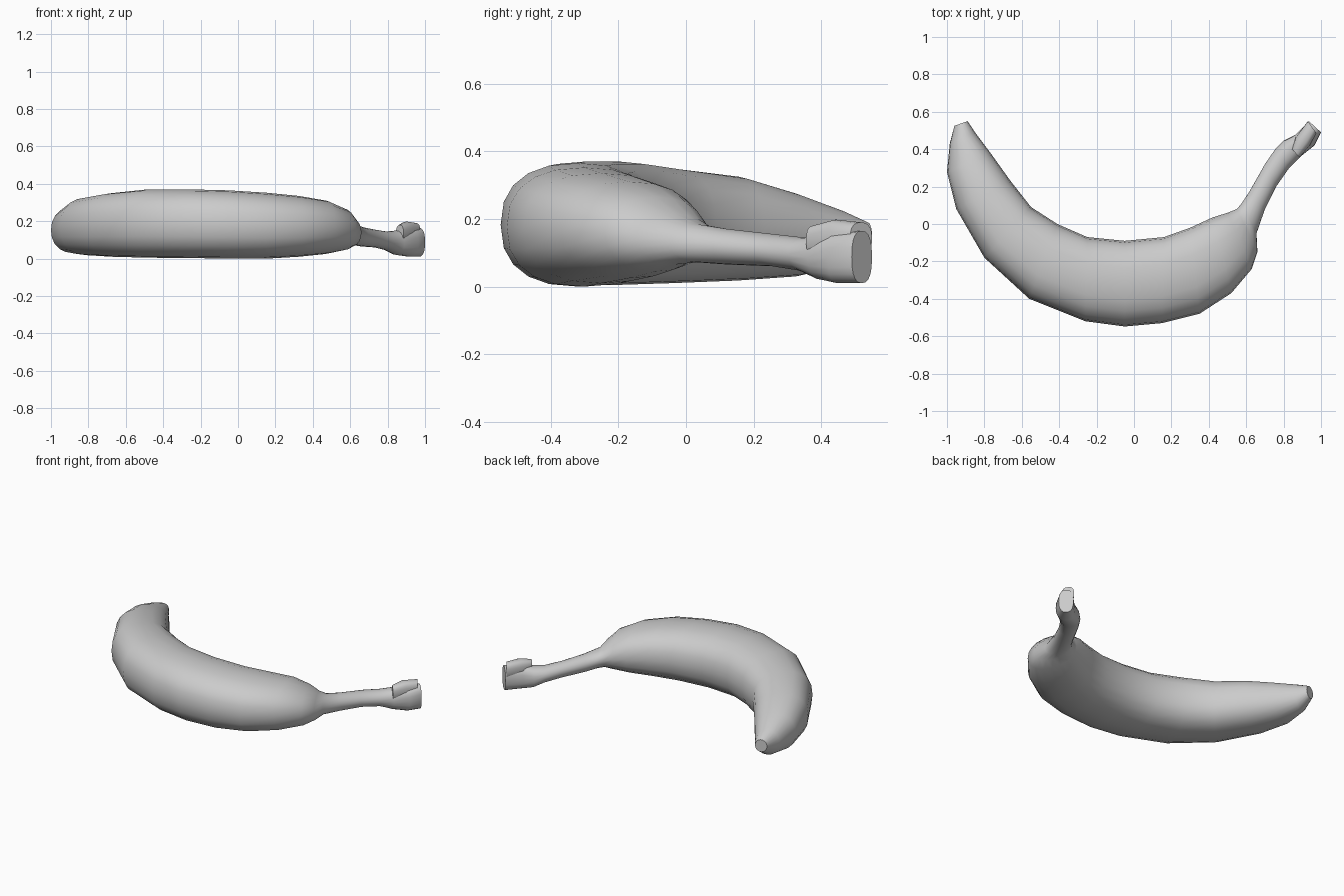
import bpy, bmesh
from math import cos, sin, pi
from mathutils import Vector

if "Cube" in bpy.data.objects:
    bpy.data.objects.remove(bpy.data.objects["Cube"])

SIDES = 20


def loft(name, sections):
    """Skin rounded rings; section = outer x, y, inner x, y, low z, high z, squareness."""
    bm = bmesh.new()
    rings = []
    for ox, oy, ix, iy, z0, z1, n in sections:
        outer, inner = Vector((ox, oy, 0)), Vector((ix, iy, 0))
        mid, half = (outer + inner) / 2, (outer - inner) / 2
        ring = []
        for k in range(SIDES):
            a = 2 * pi * k / SIDES
            u = abs(cos(a)) ** (2 / n) * (1 if cos(a) > 0 else -1)
            v = abs(sin(a)) ** (2 / n) * (1 if sin(a) > 0 else -1)
            p = mid + half * u
            p.z = (z0 + z1) / 2 + v * (z1 - z0) / 2
            ring.append(bm.verts.new(p))
        rings.append(ring)
    for a, b in zip(rings, rings[1:]):
        for k in range(SIDES):
            j = (k + 1) % SIDES
            bm.faces.new((a[k], a[j], b[j], b[k]))
    bm.faces.new(rings[0])
    bm.faces.new(rings[-1])
    bmesh.ops.recalc_face_normals(bm, faces=bm.faces)
    mesh = bpy.data.meshes.new(name)
    bm.to_mesh(mesh)
    bm.free()
    obj = bpy.data.objects.new(name, mesh)
    bpy.context.collection.objects.link(obj)
    bpy.ops.object.select_all(action='DESELECT')
    obj.select_set(True)
    bpy.context.view_layer.objects.active = obj
    bpy.ops.object.shade_smooth_by_angle(angle=0.8)
    return obj


# Fruit body, blunt tip to neck, continuing into the stem
loft("banana_body", [
    (-.96, .525, -.89, .55, .11, .19, 2),
    (-.985, .43, -.85, .49, .06, .225, 2.1),
    (-1.0, .28, -.76, .37, .03, .275, 2.2),
    (-.95, .08, -.66, .23, .018, .325, 2.3),
    (-.80, -.18, -.55, .09, .01, .35, 2.4),
    (-.56, -.40, -.41, .0, .005, .37, 2.4),
    (-.26, -.52, -.25, -.07, .003, .37, 2.4),
    (-.05, -.548, -.05, -.09, .0, .365, 2.4),
    (.15, -.53, .16, -.07, .0, .352, 2.4),
    (.35, -.48, .30, -.02, .01, .335, 2.4),
    (.52, -.37, .42, .035, .025, .31, 2.3),
    (.63, -.24, .50, .06, .045, .265, 2.2),
    (.66, -.15, .55, .08, .065, .215, 2.1),
    (.655, -.05, .575, .11, .072, .185, 2),
    (.70, .08, .615, .17, .065, .17, 2),
    (.76, .20, .70, .32, .06, .155, 2),
    (.83, .30, .755, .40, .045, .145, 2),
    (.89, .36, .80, .445, .02, .15, 2.3),
    (.965, .42, .86, .475, .01, .16, 2.5),
    (1.0, .49, .935, .55, .01, .165, 2.5),
])

# Raised broken flap on top of the stem end
loft("stem_end_flap", [
    (.885, .355, .845, .40, .09, .18, 2.6),
    (.94, .42, .865, .465, .09, .198, 2.6),
    (.975, .485, .93, .55, .09, .19, 2.6),
])
